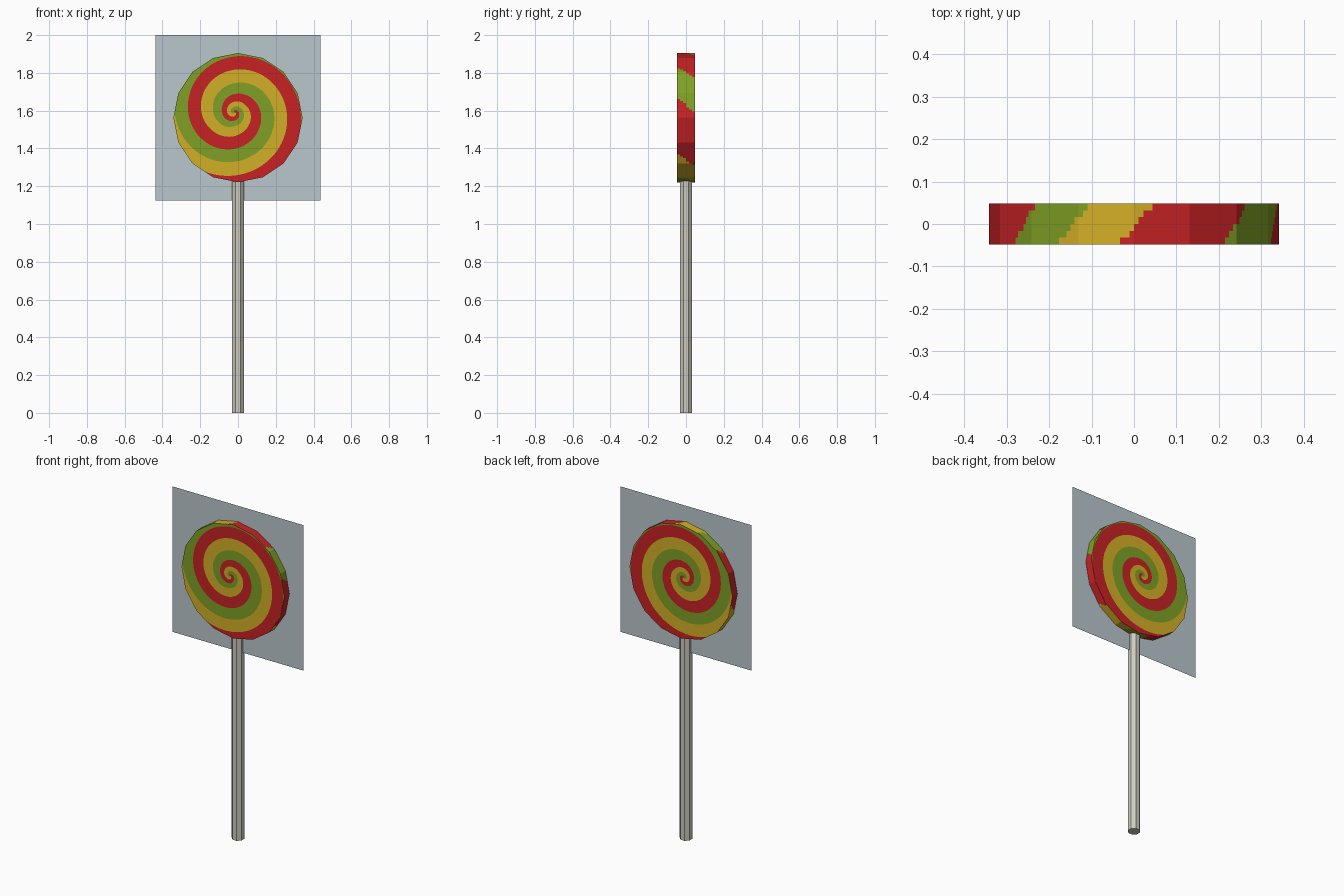
import bpy, bmesh, math

if "Cube" in bpy.data.objects:
    bpy.data.objects.remove(bpy.data.objects["Cube"])

CZ, RAD, HALF, SIDES = 1.563, 0.342, 0.048, 16   # candy disc
SX, SZ = -0.02, 1.59                             # centre of the swirl


def material(name, rgb, alpha=1.0):
    m = bpy.data.materials.new(name)
    m.diffuse_color = (*rgb, alpha)
    m.use_nodes = True
    m.node_tree.nodes["Principled BSDF"].inputs["Base Color"].default_value = m.diffuse_color
    return m


red = material("candy red", (0.57, 0.016, 0.018))
green = material("candy green", (0.21, 0.35, 0.018))
yellow = material("candy yellow", (0.65, 0.43, 0.02))
paper = material("stick grey", (0.60, 0.60, 0.52))
film = material("wrapper film", (0.49, 0.57, 0.61), 0.8)


def finish(bm, name, mats):
    me = bpy.data.meshes.new(name)
    bm.to_mesh(me)
    bm.free()
    ob = bpy.data.objects.new(name, me)
    for m in mats:
        me.materials.append(m)
    bpy.context.collection.objects.link(ob)
    return ob


# Swirl radius against quarter turns travelled
STEPS = [0, 0.015, 0.03, 0.05, 0.0725, 0.11, 0.155, 0.21, 0.26, 0.315, 0.37]


def swirl_radius(q):
    t = q + 3
    if t <= 0:
        return 0.0
    i = int(t)
    if i >= len(STEPS) - 1:
        return STEPS[-1] + 0.05 * (t - len(STEPS) + 1)
    return STEPS[i] + (STEPS[i + 1] - STEPS[i]) * (t - i)


def edge_distance(a):
    """Distance from the swirl centre to the disc outline."""
    best = 9.0
    for k in range(SIDES):
        n = math.tau * (k + 0.5) / SIDES
        d = math.cos(a - n)
        if d > 1e-6:
            off = math.cos(n) * SX + math.sin(n) * (SZ - CZ)
            best = min(best, (RAD * math.cos(math.pi / SIDES) - off) / d)
    return best


def corner(k):
    a = math.tau * k / SIDES
    return RAD * math.cos(a), CZ + RAD * math.sin(a)


# Faces of the candy: three spiral arms, 0 red, 1 green, 2 yellow
angles = [math.tau * i / 120 for i in range(120)]
for k in range(SIDES):
    x, z = corner(k)
    angles.append(math.atan2(z - SZ, x - SX) % math.tau)
angles = sorted(angles) + [math.tau]

bm = bmesh.new()


def add_face(points, mat):
    unique = []
    for p in points:
        if all(math.dist(p, u) > 1e-5 for u in unique):
            unique.append(p)
    if len(unique) > 2:
        bm.faces.new([bm.verts.new(p) for p in unique]).material_index = mat


def arm_edge(a, k):
    q = 5 - (math.degrees(a) - 90) / 90 + 4 * (k - 0.5) / 3
    return min(swirl_radius(q), edge_distance(a))


for a, b in zip(angles, angles[1:]):
    if b - a < 1e-5:
        continue
    for k in range(-9, 10):
        ring = [(arm_edge(a, k), a), (arm_edge(a, k + 1), a),
                (arm_edge(b, k + 1), b), (arm_edge(b, k), b)]
        flat = [(SX + r * math.cos(t), SZ + r * math.sin(t)) for r, t in ring]
        add_face([(x, -HALF, z) for x, z in flat], k % 3)
        add_face([(x, HALF, z) for x, z in reversed(flat)], k % 3)

# Rim of the candy: slanted colour bands by angle
BANDS = [(11, 0), (45, 1), (89, 0), (115, 2), (140, 1), (198, 0),
         (235, 2), (262, 0), (285, 1), (319, 2), (360, 0)]
NA, NY = 12, 6
for k in range(SIDES):
    (x0, z0), (x1, z1) = corner(k), corner(k + 1)
    for i in range(NA):
        s, t = i / NA, (i + 1) / NA
        pa = (x0 + (x1 - x0) * s, z0 + (z1 - z0) * s)
        pb = (x0 + (x1 - x0) * t, z0 + (z1 - z0) * t)
        for j in range(NY):
            ya = -HALF + 2 * HALF * j / NY
            yb = -HALF + 2 * HALF * (j + 1) / NY
            ang = math.degrees(math.tau * (k + (s + t) / 2) / SIDES)
            ang = (ang + 150 * (ya + yb) / 2) % 360
            mat = next(m for limit, m in BANDS if ang <= limit)
            add_face([(pa[0], ya, pa[1]), (pa[0], yb, pa[1]),
                      (pb[0], yb, pb[1]), (pb[0], ya, pb[1])], mat)
bmesh.ops.remove_doubles(bm, verts=bm.verts[:], dist=1e-5)
bmesh.ops.recalc_face_normals(bm, faces=bm.faces[:])
finish(bm, "candy_disc", [red, green, yellow])

# Stick
bpy.ops.mesh.primitive_cylinder_add(vertices=8, radius=0.035, depth=1.25,
                                    location=(0, 0, 0.625),
                                    rotation=(0, 0, math.pi / 8))
stick = bpy.context.object
stick.name = "stick"
stick.data.materials.append(paper)

# Wrapper sheet through the middle of the candy
bm = bmesh.new()
W = 0.4375
bm.faces.new([bm.verts.new((sx * W, 0, 1.5625 + sz * W))
              for sx, sz in ((-1, -1), (1, -1), (1, 1), (-1, 1))])
finish(bm, "wrapper_sheet", [film])
